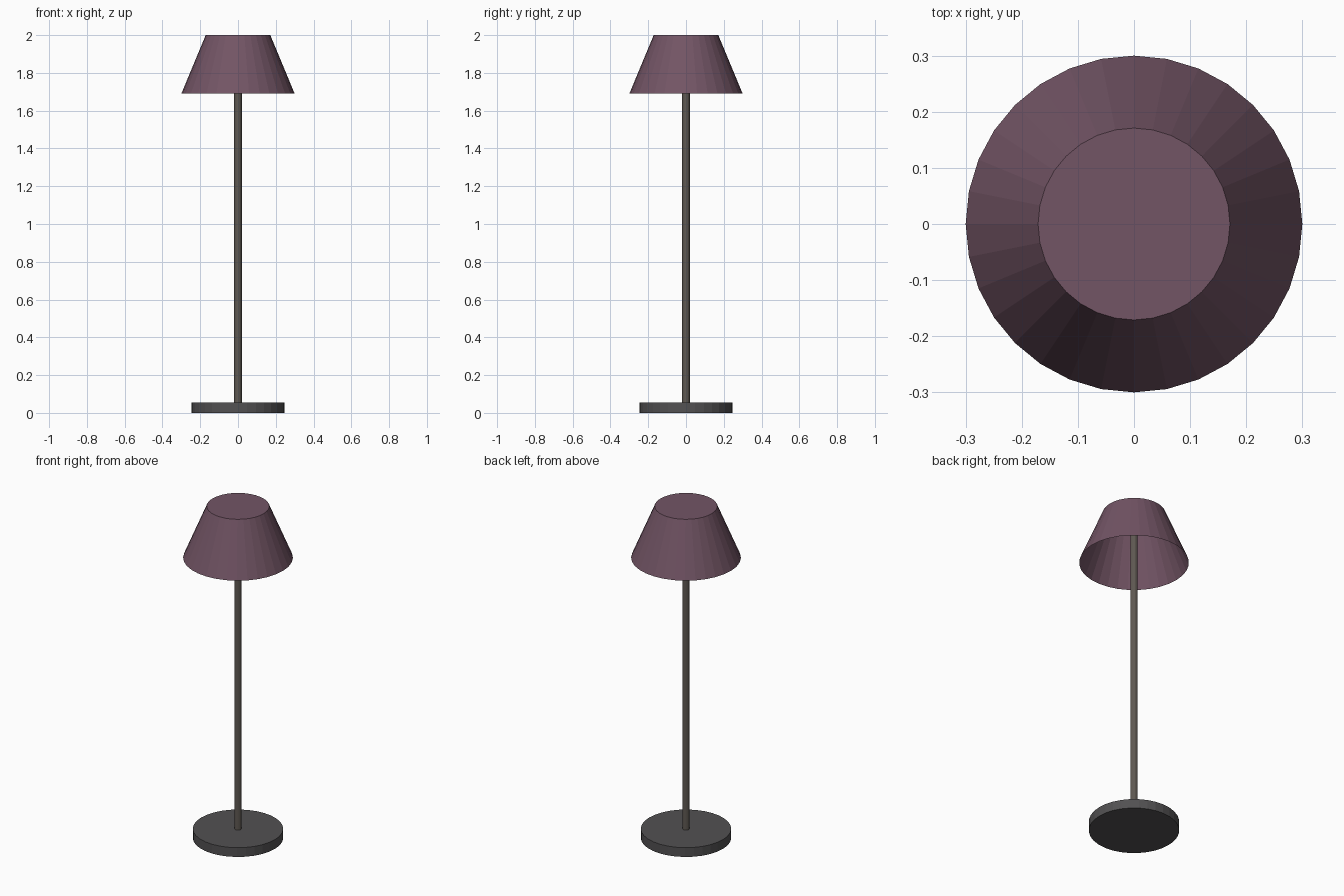
import bpy
import bmesh

if "Cube" in bpy.data.objects:
    bpy.data.objects.remove(bpy.data.objects["Cube"])


def material(name, rgb):
    mat = bpy.data.materials.new(name)
    mat.diffuse_color = (*rgb, 1.0)
    mat.use_nodes = True
    mat.node_tree.nodes["Principled BSDF"].inputs["Base Color"].default_value = mat.diffuse_color
    return mat


def frustum(name, r_bottom, r_top, z0, z1, mat, sides=32, open_bottom=False):
    """Flat-faced upright cylinder or cone section between z0 and z1."""
    bpy.ops.mesh.primitive_cone_add(
        vertices=sides, radius1=r_bottom, radius2=r_top,
        depth=z1 - z0, location=(0, 0, (z0 + z1) / 2))
    obj = bpy.context.object
    obj.name = name
    obj.data.materials.append(mat)
    if open_bottom:
        bm = bmesh.new()
        bm.from_mesh(obj.data)
        bottom = [f for f in bm.faces if f.normal.z < -0.9]
        bmesh.ops.delete(bm, geom=bottom, context='FACES')
        bm.to_mesh(obj.data)
        bm.free()
    return obj


base_mat = material("dark_grey", (0.085, 0.082, 0.085))
pole_mat = material("warm_grey", (0.115, 0.1, 0.085))
shade_mat = material("mauve", (0.17, 0.09, 0.13))

# Weighted round foot
frustum("base", 0.247, 0.247, 0.0, 0.056, base_mat)

# Slim upright, running up to the inside of the shade
frustum("pole", 0.02, 0.02, 0.056, 1.995, pole_mat, sides=16)

# Tapered shade: closed top, open underneath
frustum("shade", 0.3, 0.171, 1.69, 2.0, shade_mat, open_bottom=True)
